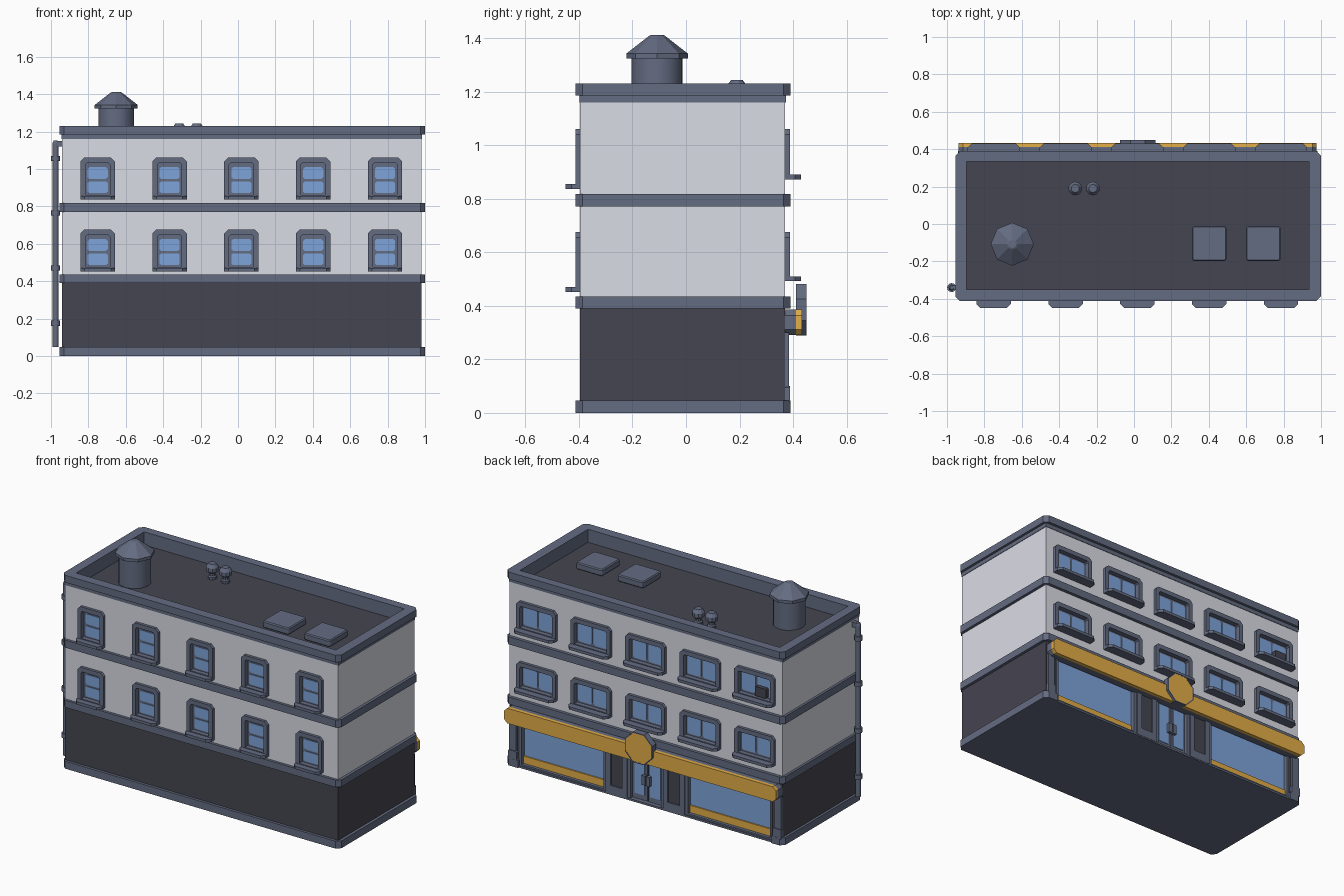
import bpy, bmesh, math

if "Cube" in bpy.data.objects:
    bpy.data.objects.remove(bpy.data.objects["Cube"])


def material(name, rgb):
    m = bpy.data.materials.new(name)
    m.diffuse_color = (*rgb, 1)
    m.use_nodes = True
    m.node_tree.nodes["Principled BSDF"].inputs["Base Color"].default_value = m.diffuse_color
    return m


WALL = material("pale_plaster", (0.70, 0.715, 0.785))
DARK = material("charcoal", (0.060, 0.059, 0.082))
TRIM = material("slate_trim", (0.127, 0.150, 0.222))
GLASS = material("blue_glass", (0.21, 0.37, 0.70))
GOLD = material("mustard", (0.76, 0.42, 0.065))


def finish(name, bm, *mats):
    bmesh.ops.remove_doubles(bm, verts=bm.verts, dist=1e-5)
    bmesh.ops.recalc_face_normals(bm, faces=bm.faces)
    me = bpy.data.meshes.new(name)
    bm.to_mesh(me)
    bm.free()
    ob = bpy.data.objects.new(name, me)
    bpy.context.collection.objects.link(ob)
    for m in mats:
        me.materials.append(m)
    return ob


def rect(a0, a1, b0, b1, lo=0, hi=0):
    """Rectangle outline with chamfered low and high corners."""
    return [(a0 + lo, b0), (a1 - lo, b0), (a1, b0 + lo), (a1, b1 - hi),
            (a1 - hi, b1), (a0 + hi, b1), (a0, b1 - hi), (a0, b0 + lo)]


def add_prism(bm, outline, d0, d1, axis, hole=None):
    put = (lambda a, b, d: (a, b, d)) if axis == 'z' else (lambda a, b, d: (a, d, b))
    n = len(outline)
    loops = []
    for ring in (outline, hole):
        if ring:
            # drop repeated points only when there is no hole to bridge to
            pts = ring if hole else list(dict.fromkeys(ring))
            loops.append([[bm.verts.new(put(a, b, d)) for a, b in pts] for d in (d0, d1)])
    for low, high in loops:
        for i in range(len(low)):
            j = (i + 1) % len(low)
            bm.faces.new((low[i], low[j], high[j], high[i]))
    if not hole:
        bm.faces.new(loops[0][0])
        bm.faces.new(loops[0][1])
    else:
        for k in (0, 1):
            o, h = loops[0][k], loops[1][k]
            for i in range(n):
                j = (i + 1) % n
                bm.faces.new((o[i], o[j], h[j], h[i]))


def prism(name, outline, d0, d1, mat, axis='y', hole=None):
    bm = bmesh.new()
    add_prism(bm, outline, d0, d1, axis, hole)
    return finish(name, bm, mat)


def lathe(name, profile, x, y, segs, mat):
    bm = bmesh.new()
    rings = [[bm.verts.new((x + r * math.sin(2 * math.pi * i / segs),
                            y + r * math.cos(2 * math.pi * i / segs), z))
              for i in range(segs)] for r, z in profile]
    for a, b in zip(rings, rings[1:]):
        for i in range(segs):
            j = (i + 1) % segs
            bm.faces.new((a[i], a[j], b[j], b[i]))
    bm.faces.new(rings[0])
    bm.faces.new(rings[-1])
    return finish(name, bm, mat)


def cut(body, name, boxes):
    bm = bmesh.new()
    for outline, d0, d1 in boxes:
        add_prism(bm, outline, d0, d1, 'y')
    cutter = finish(name, bm, body.data.materials[0])
    cutter.hide_render = True
    cutter.display_type = 'WIRE'
    mod = body.modifiers.new("openings", 'BOOLEAN')
    mod.operation, mod.solver, mod.object = 'DIFFERENCE', 'EXACT', cutter


X0, X1, YF, YB, ROOF = -0.94, 0.982, -0.395, 0.37, 1.147
CX = 0.02
walls = rect(X0, X1, YF, YB)
band = rect(-0.955, 1.0, -0.412, 0.39, 0.025, 0.025)
inside = rect(-0.895, 0.935, -0.35, 0.335)

# Storeys, roof deck, bands and parapet
ground = prism("ground_floor", walls, 0.04, 0.40, DARK, 'z')
upper = prism("upper_floors", walls, 0.40, 1.165, WALL, 'z')
# base band is notched at the back so the shopfront reaches the pavement
notch = [(CX + 0.89, 0.39), (CX + 0.89, YB - 0.033), (CX - 0.89, YB - 0.033), (CX - 0.89, 0.39)]
prism("base_band", band[:5] + notch + band[5:], 0, 0.047, TRIM, 'z')
prism("threshold", rect(CX - 0.89, CX + 0.89, YB - 0.034, YB + 0.012), 0, 0.012, TRIM, 'z')
prism("lower_band", band, 0.39, 0.435, TRIM, 'z')
prism("middle_band", band, 0.77, 0.818, TRIM, 'z')
prism("roof_deck", rect(-0.9, 0.94, -0.355, 0.34), ROOF - 0.02, ROOF, DARK, 'z')
prism("parapet_lining", rect(-0.9, 0.94, -0.355, 0.34), ROOF - 0.01, 1.18, TRIM, 'z', inside)
prism("parapet_lip", rect(X0 - 0.003, X1 + 0.003, YF - 0.003, YB + 0.003),
      1.16, 1.186, TRIM, 'z', inside)
prism("cornice", band, 1.185, 1.23, TRIM, 'z', inside)

# Upper windows on front (side -1) and back (side 1), plus the roof well
openings = [(rect(-0.898, 0.938, ROOF - 0.015, 1.3), -0.353, 0.338)]
for side, wall, half, floors in ((-1, YF, 0.092, ((0.455, 0.675), (0.84, 1.06))),
                                 (1, YB, 0.14, ((0.495, 0.675), (0.875, 1.06)))):
    def out(d):
        return wall + side * d
    for z0, z1 in floors:
        for i in range(-2, 3):
            x = CX - 0.002 + i * 0.384
            hw = half - 0.027
            b0, b1 = z0 + 0.02, z1 - 0.028
            openings.append((rect(x - half + 0.012, x + half - 0.012, z0 + 0.008, z1 - 0.014),
                             out(-0.03), out(0.05)))
            prism("window_frame", rect(x - half, x + half, z0, z1, 0, 0.02),
                  out(-0.03), out(0.018), TRIM, 'y', rect(x - hw, x + hw, b0, b1, 0, 0.008))
            prism("window_sash", rect(x - hw - 0.005, x + hw + 0.005, b0 - 0.005, b1 + 0.005),
                  out(-0.03), out(-0.012), TRIM)
            y0, y1 = (YF, YF - 0.055) if side < 0 else (YB, YB + 0.06)
            tip = dict(lo=0.022) if side < 0 else dict(hi=0.022)
            prism("window_sill", rect(x - half, x + half, min(y0, y1), max(y0, y1), **tip),
                  z0 - 0.003, z0 + 0.015, TRIM, 'z')
            mz = z0 + 0.1
            for s in (-1, 1):
                if side < 0:    # stacked panes
                    a = (x - 0.054, x + 0.054, *sorted((mz + s * 0.006, mz + s * 0.07)))
                else:           # side by side panes
                    a = (*sorted((x + s * 0.006, x + s * 0.103)), b0 + 0.011, b1 - 0.011)
                prism("window_pane", rect(*a, 0.01, 0.01), out(-0.0125), out(-0.008), GLASS)
cut(upper, "upper_cutter", openings)
prism("air_conditioner", rect(-0.835, -0.755, 0.905, 0.965, 0.006, 0.006), 0.35, 0.387, DARK)

# Shopfront windows, pillars and double door
holes = []
for s in (-1, 1):
    def span(p, q):
        return sorted((CX + s * p, CX + s * q))
    holes.append((rect(*span(0.285, 0.885), 0.0, 0.32), YB - 0.035, YB + 0.05))
    prism("shop_window_frame", rect(*span(0.276, 0.889), 0.008, 0.325), YB - 0.036, YB + 0.006,
          TRIM, 'y', rect(*span(0.296, 0.874), 0.022, 0.31))
    prism("shop_glass", rect(*span(0.29, 0.88), 0.015, 0.32), YB - 0.036, YB - 0.022, GLASS)
    prism("shop_window_stripe", rect(*span(0.296, 0.874), 0.022, 0.068), YB - 0.023, YB - 0.014, GOLD)
    prism("corner_pillar", rect(*span(0.908, 0.957), 0.04, 0.30), YB - 0.01, YB + 0.014, TRIM)
    prism("corner_pillar_foot", rect(*span(0.902, 0.96), 0.04, 0.10, 0, 0.006),
          YB - 0.01, YB + 0.019, TRIM)
    prism("door_pillar", rect(*span(0.128, 0.277), 0.008, 0.31), YB - 0.036, YB + 0.014, TRIM,
          'y', rect(*span(0.16, 0.243), 0.06, 0.29))
    prism("door_pillar_panel", rect(*span(0.15, 0.253), 0.05, 0.30), YB - 0.01, YB + 0.004, DARK)
    prism("door_leaf", rect(*span(0.003, 0.11), 0.008, 0.31), YB - 0.036, YB - 0.015, TRIM)
    prism("door_glass", rect(*span(0.019, 0.092), 0.045, 0.30), YB - 0.016, YB - 0.011, GLASS)
    prism("door_handle", rect(*span(0.004, 0.028), 0.12, 0.18), YB - 0.015, YB + 0.008, TRIM)
holes.append((rect(CX - 0.118, CX + 0.118, 0.0, 0.32), YB - 0.035, YB + 0.05))
prism("door_frame", rect(CX - 0.128, CX + 0.128, 0.008, 0.325), YB - 0.036, YB + 0.006,
      TRIM, 'y', rect(CX - 0.108, CX + 0.108, 0.012, 0.31))
cut(ground, "shopfront_cutter", holes)

# Sign board with octagonal badge
board = rect(-0.937, 0.977, 0.29, 0.386, 0.022, 0.022)
prism("sign_backing", board, YB - 0.005, 0.411, TRIM)
prism("sign_board", board, 0.411, 0.434, GOLD)


def octagon(r):
    c = r * (2 - math.sqrt(2))
    return rect(CX - r, CX + r, 0.385 - r, 0.385 + r, c, c)


prism("badge_rim", octagon(0.096), 0.41, 0.45, TRIM, 'y', octagon(0.09))
prism("badge_face", octagon(0.092), 0.41, 0.449, GOLD)

# Roof tank, vents and hatches
TX, TY = -0.651, -0.108
smooth = [lathe("tank_body", [(0.095, ROOF), (0.095, 1.33)], TX, TY, 20, TRIM)]
lathe("tank_roof", [(0.115, 1.323), (0.115, 1.342), (0.03, 1.408), (0.022, 1.412)],
      TX, TY, 8, TRIM)
for x in (-0.314, -0.22):
    lathe("roof_vent", [(0.027, ROOF), (0.027, 1.162), (0.02, 1.168), (0.02, 1.184),
                        (0.037, 1.196), (0.037, 1.222), (0.022, 1.243)], x, 0.19, 10, TRIM)
for x in (0.402, 0.692):
    hatch = prism("roof_hatch", rect(x - 0.093, x + 0.093, -0.198, -0.011, 0.01, 0.01),
                  ROOF, 1.19, TRIM, 'z')
    bev = hatch.modifiers.new("soft_edge", 'BEVEL')
    bev.width, bev.segments = 0.006, 1

# Drainpipe with elbow and clamps
PX, PY = -0.975, -0.34
smooth.append(lathe("drainpipe", [(0.016, 0.047), (0.016, 1.13), (0.016, 1.14), (0.010, 1.152)],
                    PX, PY, 12, TRIM))
prism("drainpipe_elbow", rect(PX, X0 + 0.01, 1.12, 1.15, 0.006, 0.006),
      PY - 0.014, PY + 0.014, TRIM)
for z in (0.175, 0.47, 0.765, 1.055):
    smooth.append(lathe("pipe_clamp", [(0.024, z - 0.014), (0.024, z + 0.014)], PX, PY, 12, TRIM))

for ob in smooth:
    ob.select_set(True)
bpy.context.view_layer.objects.active = smooth[0]
bpy.ops.object.shade_smooth_by_angle(angle=math.radians(35))
